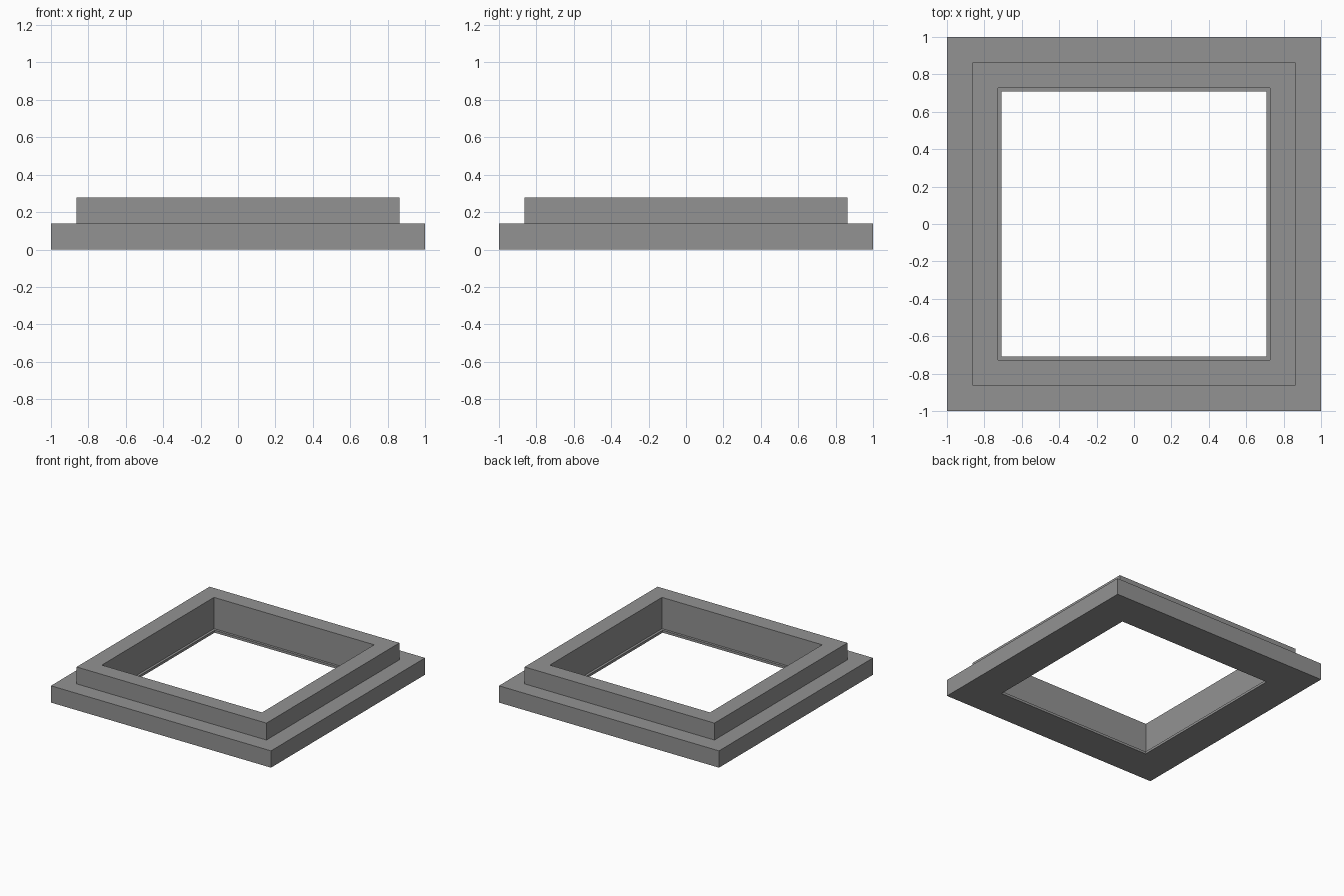
import bpy, bmesh

if "Cube" in bpy.data.objects:
    bpy.data.objects.remove(bpy.data.objects["Cube"])

# One grey for the whole frame
grey = bpy.data.materials.new("grey")
grey.diffuse_color = (0.29, 0.29, 0.29, 1)
grey.use_nodes = True
grey.node_tree.nodes["Principled BSDF"].inputs["Base Color"].default_value = grey.diffuse_color

# Closed cross-section (half width, height): outer step, top rim, inner wall, lip
profile = [(1.0, 0.0), (1.0, 0.138), (0.863, 0.138), (0.863, 0.277),
           (0.728, 0.277), (0.728, 0.02), (0.708, 0.02), (0.708, 0.0)]
corners = [(-1, -1), (1, -1), (1, 1), (-1, 1)]

# Sweep the section around the four mitred corners
bm = bmesh.new()
rings = [[bm.verts.new((sx * r, sy * r, z)) for r, z in profile] for sx, sy in corners]
n = len(profile)
for c in range(4):
    a, b = rings[c], rings[(c + 1) % 4]
    for i in range(n):
        j = (i + 1) % n
        bm.faces.new((a[i], b[i], b[j], a[j]))
bmesh.ops.recalc_face_normals(bm, faces=bm.faces)

mesh = bpy.data.meshes.new("stepped_frame")
bm.to_mesh(mesh)
bm.free()
mesh.materials.append(grey)
frame = bpy.data.objects.new("stepped_frame", mesh)
bpy.context.collection.objects.link(frame)
